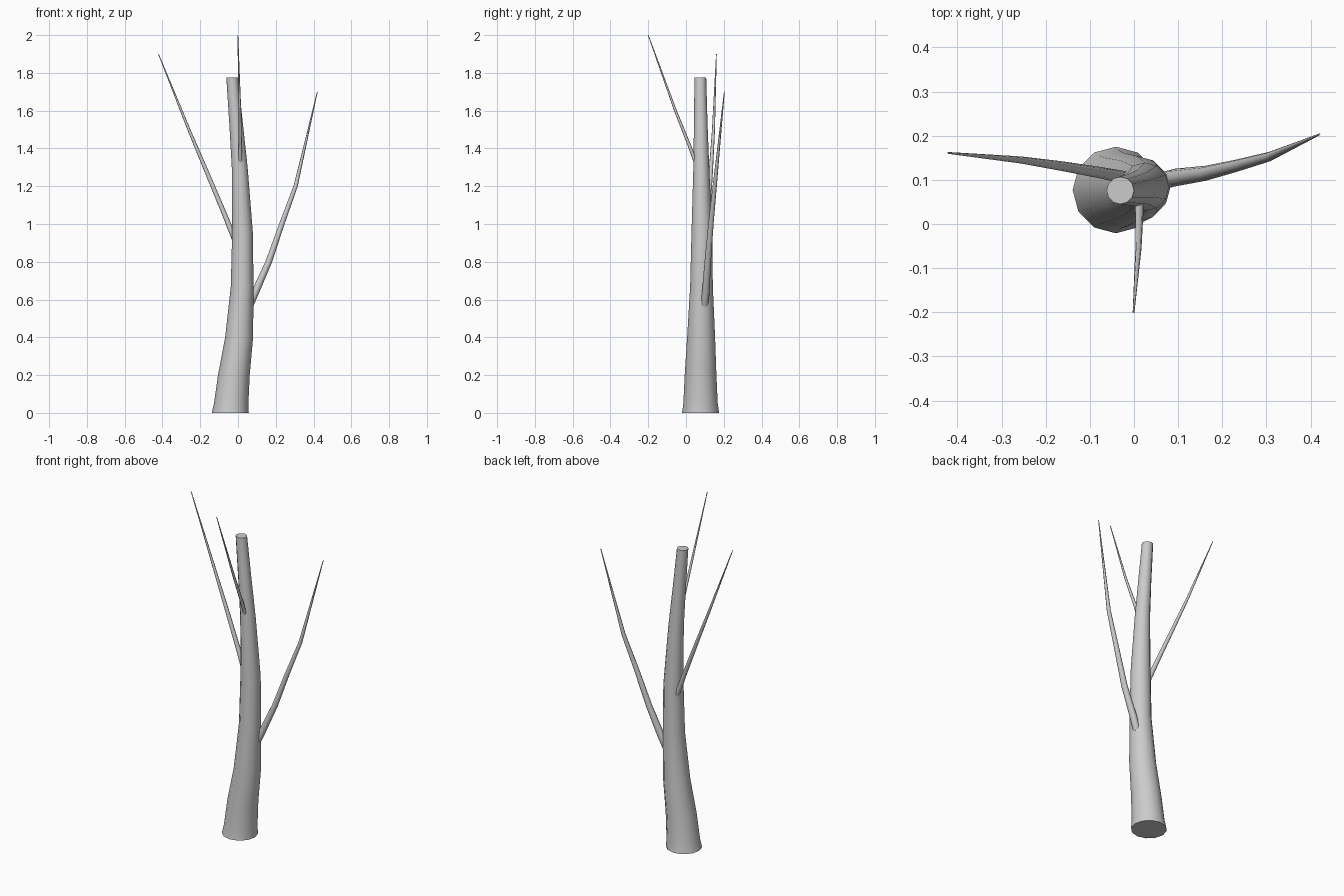
import bpy, bmesh, math
from mathutils import Vector

if "Cube" in bpy.data.objects:
    bpy.data.objects.remove(bpy.data.objects["Cube"])


def tube(name, path, sides, level=False):
    """Sweep a ring along (x, y, z, radius) points; level keeps rings horizontal."""
    bm = bmesh.new()
    pts = [Vector(p[:3]) for p in path]
    rings = []
    for i, p in enumerate(path):
        d = pts[min(i + 1, len(pts) - 1)] - pts[max(i - 1, 0)]
        if level:
            u, v = Vector((1, 0, 0)), Vector((0, 1, 0))
        else:
            d.normalize()
            u = Vector((0, 1, 0)).cross(d).normalized()
            v = d.cross(u)
        ring = []
        for k in range(sides):
            a = 2 * math.pi * k / sides
            ring.append(bm.verts.new(pts[i] + p[3] * (u * math.cos(a) + v * math.sin(a))))
        rings.append(ring)
    for a, b in zip(rings, rings[1:]):
        for k in range(sides):
            n = (k + 1) % sides
            bm.faces.new((a[k], a[n], b[n], b[k]))
    bm.faces.new(rings[0][::-1])
    bm.faces.new(rings[-1])
    bmesh.ops.recalc_face_normals(bm, faces=bm.faces[:])
    mesh = bpy.data.meshes.new(name)
    bm.to_mesh(mesh)
    bm.free()
    ob = bpy.data.objects.new(name, mesh)
    bpy.context.collection.objects.link(ob)
    bpy.ops.object.select_all(action='DESELECT')
    bpy.context.view_layer.objects.active = ob
    ob.select_set(True)
    bpy.ops.object.shade_smooth_by_angle(angle=math.radians(50))
    return ob


# Leaning, tapered trunk with a flared foot and sawn top
tube("trunk", [
    (-0.041, 0.077, 0.00, 0.098),
    (-0.036, 0.077, 0.05, 0.091),
    (-0.022, 0.077, 0.20, 0.084),
    (0.006, 0.080, 0.40, 0.074),
    (0.022, 0.082, 0.67, 0.060),
    (0.024, 0.084, 0.95, 0.055),
    (0.009, 0.081, 1.30, 0.042),
    (-0.010, 0.078, 1.53, 0.036),
    (-0.031, 0.076, 1.775, 0.031)], 12, level=True)

# Three thin branches tapering to points
tube("right_branch", [
    (0.062, 0.097, 0.57, 0.020),
    (0.092, 0.105, 0.64, 0.020),
    (0.163, 0.115, 0.80, 0.017),
    (0.232, 0.132, 1.00, 0.014),
    (0.305, 0.152, 1.20, 0.011),
    (0.420, 0.203, 1.70, 0.002)], 8)
tube("left_branch", [
    (-0.010, 0.103, 0.90, 0.015),
    (-0.075, 0.116, 1.06, 0.013),
    (-0.163, 0.131, 1.27, 0.011),
    (-0.256, 0.145, 1.49, 0.008),
    (-0.421, 0.161, 1.90, 0.002)], 8)
tube("front_branch", [
    (0.012, 0.060, 1.30, 0.010),
    (0.012, 0.020, 1.41, 0.009),
    (0.010, -0.056, 1.60, 0.007),
    (-0.001, -0.200, 2.00, 0.002)], 8)
